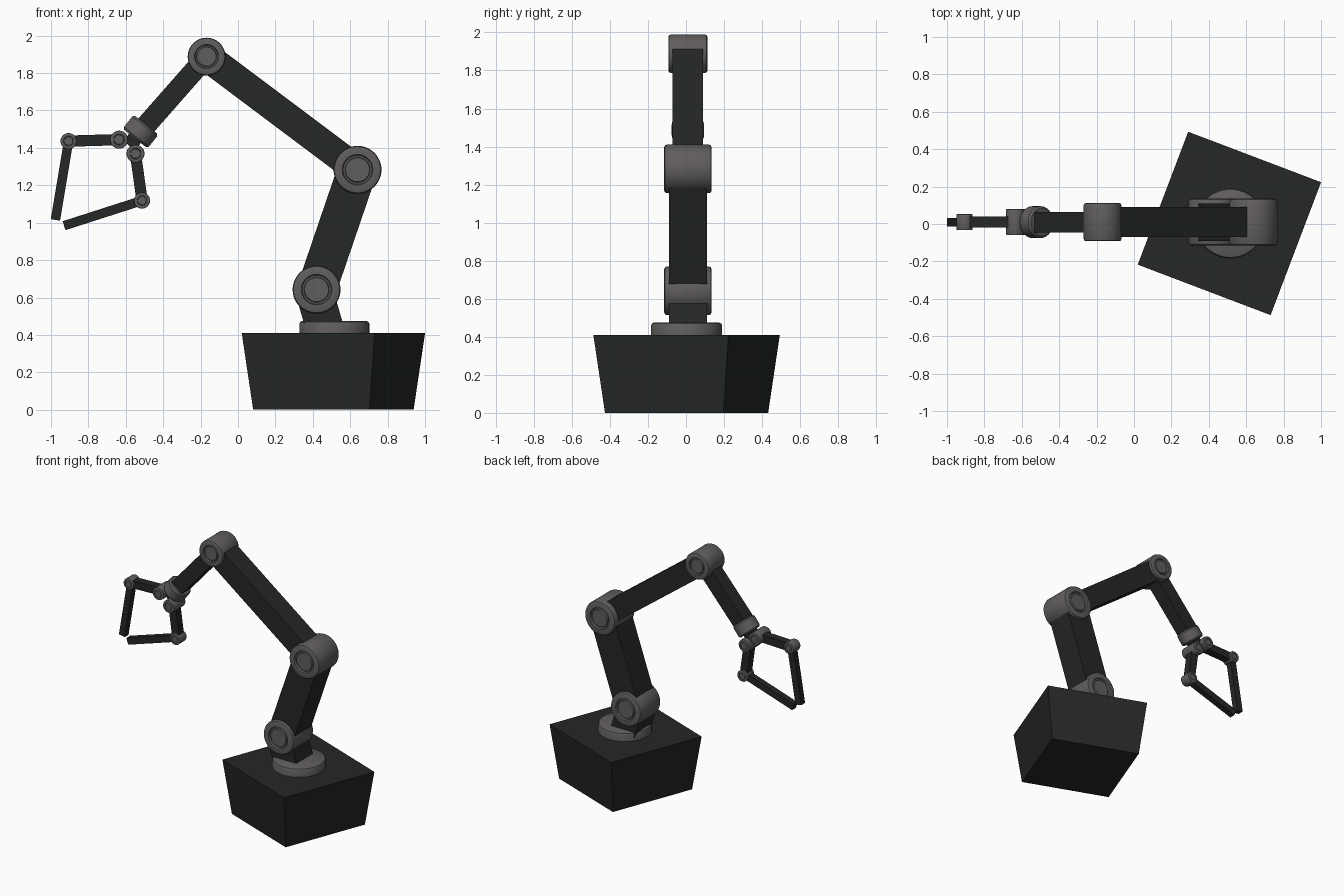
import bpy, bmesh
from math import cos, sin, pi, radians
from mathutils import Vector, Matrix

if "Cube" in bpy.data.objects:
    bpy.data.objects.remove(bpy.data.objects["Cube"])

CY = 0.01  # plane of the arm


def material(name, rgb):
    m = bpy.data.materials.new(name)
    m.diffuse_color = (*rgb, 1)
    m.use_nodes = True
    m.node_tree.nodes["Principled BSDF"].inputs["Base Color"].default_value = m.diffuse_color
    return m


DARK = material("dark_shell", (0.018, 0.021, 0.020))
GREY = material("joint_grey", (0.12, 0.11, 0.115))


def finish(bm, name, mat, smooth=False):
    bmesh.ops.recalc_face_normals(bm, faces=bm.faces[:])
    me = bpy.data.meshes.new(name)
    bm.to_mesh(me)
    bm.free()
    ob = bpy.data.objects.new(name, me)
    bpy.context.collection.objects.link(ob)
    me.materials.append(mat)
    if smooth:
        bpy.ops.object.select_all(action='DESELECT')
        ob.select_set(True)
        bpy.context.view_layer.objects.active = ob
        bpy.ops.object.shade_smooth_by_angle(angle=radians(35))
    return ob


def pt(p):
    return Vector((p[0], CY, p[1]))


def lathe(name, profile, centre, axis, n=48):
    """Revolve (radius, height) points around an axis, capping both ends."""
    bm = bmesh.new()
    rot = Vector((0, 0, 1)).rotation_difference(Vector(axis)).to_matrix()
    rings = [[bm.verts.new(Vector(centre) + rot @ Vector(
        (r * cos(2 * pi * i / n), r * sin(2 * pi * i / n), h))) for i in range(n)]
        for r, h in profile]
    for a, b in zip(rings, rings[1:]):
        for i in range(n):
            j = (i + 1) % n
            bm.faces.new((a[i], a[j], b[j], b[i]))
    bm.faces.new(rings[0])
    bm.faces.new(rings[-1])
    return finish(bm, name, GREY, True)


def joint(name, p, r, h):
    """Pivot drum with rounded rims and a grooved cap on each end."""
    d = r * 0.07
    half = [(r * .50, h - d * .3), (r * .53, h - d * 1.5), (r * .60, h - d * 1.5),
            (r * .64, h), (r * .88, h), (r * .965, h - r * .035), (r, h - r * .12)]
    lathe(name, half + [(a, -b) for a, b in reversed(half)], pt(p), (0, 1, 0))


def link(name, p, q, w, d):
    """Straight bar from p to q; w and d are half width and half depth."""
    a, b = pt(p), pt(q)
    along = b - a
    side = Vector((along.z, 0, -along.x)).normalized() * w
    bm = bmesh.new()
    bmesh.ops.create_cube(bm, size=2)
    for v in bm.verts:
        v.co = (a + b) / 2 + along * v.co.z / 2 + side * v.co.x + Vector((0, d * v.co.y, 0))
    finish(bm, name, DARK)


# Tapered base block
bm = bmesh.new()
bmesh.ops.create_cube(bm, size=1)
for v in bm.verts:
    s = 0.76 if v.co.z > 0 else 0.665
    v.co = Vector((v.co.x * s, v.co.y * s, 0.41 if v.co.z > 0 else 0))
bm.transform(Matrix.Translation((0.51, 0.003, 0)) @ Matrix.Rotation(radians(-20.8), 4, 'Z'))
finish(bm, "base_block", DARK)

# Turntable and neck
lathe("turntable", [(.187, .40), (.187, .46), (.182, .47), (.172, .475)], (.515, .003, 0), (0, 0, 1))
J1, J2, J3 = (.42, .642), (.639, 1.283), (-.168, 1.888)
link("neck", (.475, .40), (.405, .64), .10, .10)

# Arm links and pivots
joint("shoulder_joint", J1, .128, .125)
joint("elbow_joint", J2, .128, .125)
joint("forearm_joint", J3, .101, .102)
link("lower_arm", J1, J2, .105, .10)
link("upper_arm", J2, J3, .078, .08)
WR = (-.521, 1.487)
link("forearm", J3, WR, .055, .055)

# Wrist collar and gripper mount
lathe("wrist_collar", [(.075, -.047), (.085, -.036), (.085, .036), (.075, .047)], pt(WR), (-.62, 0, -.78))
link("gripper_mount", WR, (-.583, 1.412), .04, .035)

# Two-segment fingers: knuckle, bend, tip
for side, k, m, t in (("outer", (-.636, 1.444), (-.906, 1.436), (-.976, 1.015)),
                      ("inner", (-.548, 1.369), (-.513, 1.118), (-.93, .984))):
    joint(side + "_knuckle", k, .048, .07)
    joint(side + "_finger_joint", m, .043, .043)
    link(side + "_finger_root", k, m, .03, .03)
    link(side + "_finger_tip", m, t, .025, .023)
